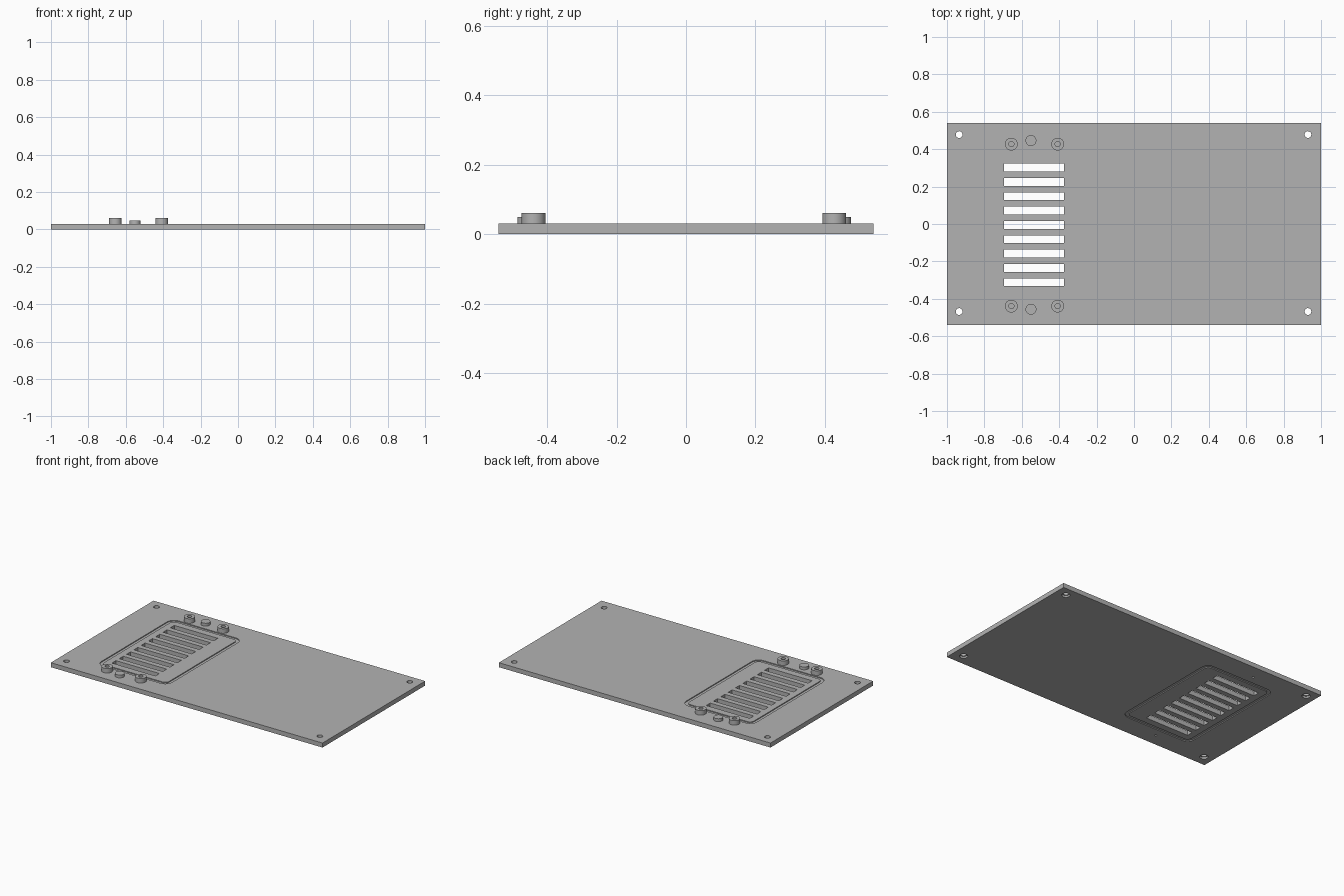
import bpy, bmesh, math
from mathutils import Vector

old = bpy.data.objects.get("Cube")
if old:
    bpy.data.objects.remove(old, do_unlink=True)

grey = bpy.data.materials.new("plain_grey")
grey.use_nodes = True
colour = (0.45, 0.45, 0.45, 1)
grey.diffuse_color = colour
grey.node_tree.nodes["Principled BSDF"].inputs["Base Color"].default_value = colour

THICK = 0.03
MID_Y = -0.005


def make_object(name, bm):
    bmesh.ops.recalc_face_normals(bm, faces=bm.faces)
    mesh = bpy.data.meshes.new(name)
    bm.to_mesh(mesh)
    bm.free()
    mesh.materials.append(grey)
    obj = bpy.data.objects.new(name, mesh)
    bpy.context.collection.objects.link(obj)
    return obj


def box(bm, x0, x1, y0, y1, z0, z1):
    verts = bmesh.ops.create_cube(bm, size=1)["verts"]
    bmesh.ops.scale(bm, vec=(x1 - x0, y1 - y0, z1 - z0), verts=verts)
    bmesh.ops.translate(bm, vec=((x0 + x1) / 2, (y0 + y1) / 2, (z0 + z1) / 2), verts=verts)


def lathe(bm, x, y, profile, sides=32):
    """Turn a (radius, height) profile into a solid, capped at both ends."""
    rings = []
    for r, z in profile:
        angles = [math.tau * i / sides for i in range(sides)]
        rings.append([bm.verts.new((x + r * math.cos(a), y + r * math.sin(a), z)) for a in angles])
    for low, high in zip(rings, rings[1:]):
        for i in range(sides):
            j = (i + 1) % sides
            bm.faces.new((low[i], low[j], high[j], high[i]))
    bm.faces.new(rings[0])
    bm.faces.new(rings[-1])


def rounded_loop(bm, half_x, half_y, radius, centre, z, steps=6):
    loop = []
    for k, (sx, sy) in enumerate([(1, 1), (-1, 1), (-1, -1), (1, -1)]):
        for i in range(steps + 1):
            a = math.pi / 2 * (k + i / steps)
            loop.append(bm.verts.new((centre + sx * (half_x - radius) + radius * math.cos(a),
                                      MID_Y + sy * (half_y - radius) + radius * math.sin(a), z)))
    return loop


def rounded_ring(bm, z0, z1):
    """Closed frame-shaped solid that cuts the groove."""
    width, centre = 0.022, -0.50
    loops = [rounded_loop(bm, 0.26 - inset, 0.395 - inset, 0.05 - inset, centre, z)
             for inset, z in ((0, z0), (0, z1), (width, z1), (width, z0))]
    for a, b in zip(loops, loops[1:] + loops[:1]):
        for i in range(len(a)):
            j = (i + 1) % len(a)
            bm.faces.new((a[i], a[j], b[j], b[i]))


# Base plate
bm = bmesh.new()
box(bm, -1, 1, -0.54, 0.54, 0, THICK)
plate = make_object("base_plate", bm)

# Cutter: vent slots, corner screw holes, pin holes and the grooves
bm = bmesh.new()
for i in range(9):
    y = MID_Y + (i - 4) * 0.0767
    box(bm, -0.695, -0.375, y - 0.021, y + 0.021, -0.02, 0.05)
for x in (-0.935, 0.93):
    for y in (-0.468, 0.478):
        lathe(bm, x, y, [(0.025, -0.01), (0.025, 0.012), (0.018, 0.012), (0.018, 0.05)])
for y in (-0.456, 0.446):
    lathe(bm, -0.551, y, [(0.007, -0.01), (0.007, 0.02)], 16)
rounded_ring(bm, THICK - 0.006, THICK + 0.01)
rounded_ring(bm, -0.01, 0.006)
cutter = make_object("plate_cutter", bm)
cutter.hide_render = True

cut = plate.modifiers.new("openings", "BOOLEAN")
cut.operation = "DIFFERENCE"
cut.solver = "EXACT"
cut.object = cutter
bpy.context.view_layer.objects.active = plate
bpy.ops.object.modifier_apply(modifier=cut.name)
bpy.data.objects.remove(cutter, do_unlink=True)

# Screw bosses with blind holes, and the solid locating studs between them
round_parts = [plate]
for side, boss_y, stud_y in (("front", -0.439, -0.456), ("back", 0.427, 0.446)):
    for place, x in (("right", -0.656), ("left", -0.408)):
        bm = bmesh.new()
        lathe(bm, x, boss_y, [(0.034, THICK - 0.008), (0.034, 0.06), (0.014, 0.06), (0.014, THICK)])
        round_parts.append(make_object(f"{side}_{place}_screw_boss", bm))
    bm = bmesh.new()
    lathe(bm, -0.551, stud_y, [(0.029, THICK - 0.005), (0.029, 0.049)])
    round_parts.append(make_object(f"{side}_locating_stud", bm))

# Smooth round walls, sharp rims
bpy.ops.object.select_all(action="DESELECT")
for obj in round_parts:
    obj.select_set(True)
bpy.context.view_layer.objects.active = plate
bpy.ops.object.shade_smooth_by_angle(angle=math.radians(30))
